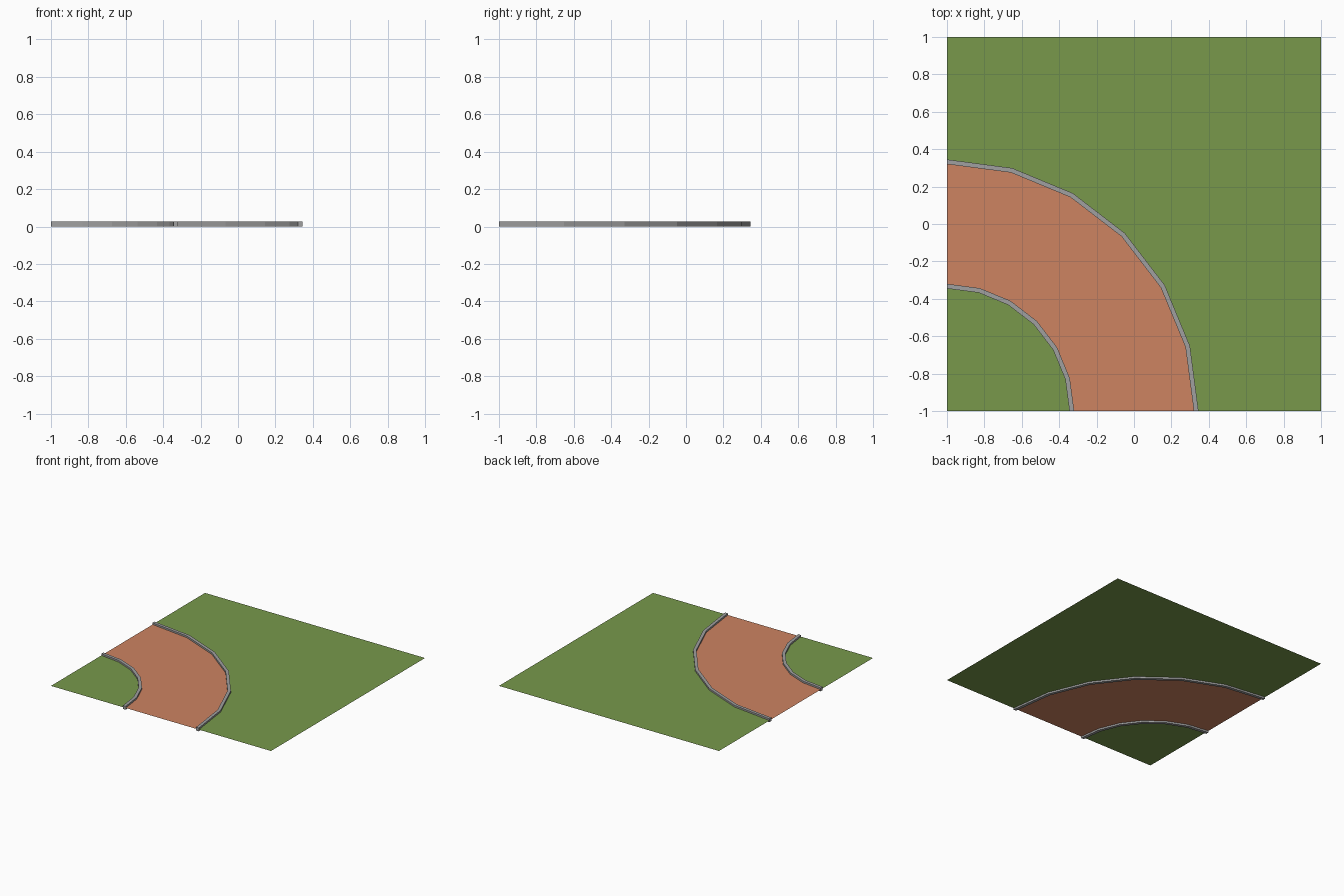
import bpy, bmesh, math

if "Cube" in bpy.data.objects:
    bpy.data.objects.remove(bpy.data.objects["Cube"])

SEG = 6            # straight pieces per quarter bend
H = 0.028          # kerb height; ground sheet sits at half of it
MID = H / 2
IN0, IN1 = 0.655, 0.68      # inner kerb radii about the corner (-1, -1)
OUT0, OUT1 = 1.32, 1.345    # outer kerb radii


def material(name, rgb):
    lin = [((c / 255 + 0.055) / 1.055) ** 2.4 for c in rgb]
    m = bpy.data.materials.new(name)
    m.diffuse_color = (*lin, 1)
    m.use_nodes = True
    m.node_tree.nodes["Principled BSDF"].inputs["Base Color"].default_value = m.diffuse_color
    return m


grass = material("grass green", (120, 153, 75))
clay = material("clay orange", (205, 131, 97))
stone = material("stone grey", (160, 160, 160))


def arc(r, z):
    return [(-1 + r * math.cos(a), -1 + r * math.sin(a), z)
            for a in (math.pi / 2 * i / SEG for i in range(SEG + 1))]


def make(name, bm, mat, solid=False):
    if solid:
        bmesh.ops.recalc_face_normals(bm, faces=bm.faces)
    me = bpy.data.meshes.new(name)
    bm.to_mesh(me)
    bm.free()
    me.materials.append(mat)
    ob = bpy.data.objects.new(name, me)
    bpy.context.collection.objects.link(ob)


def sheet(name, points, mat):
    bm = bmesh.new()
    f = bm.faces.new([bm.verts.new(p) for p in points])
    bmesh.ops.triangulate(bm, faces=[f])
    make(name, bm, mat)


def kerb(name, r0, r1):
    # rectangular section swept along the bend, capped at the tile edges
    bm = bmesh.new()
    rails = [[bm.verts.new(p) for p in arc(r, z)]
             for r, z in ((r0, 0), (r1, 0), (r1, H), (r0, H))]
    for k in range(4):
        a, b = rails[k], rails[(k + 1) % 4]
        for i in range(SEG):
            bm.faces.new((a[i], a[i + 1], b[i + 1], b[i]))
    for i in (0, SEG):
        bm.faces.new([rail[i] for rail in rails])
    make(name, bm, stone, True)


# ground sheets meet under the middle of each kerb
inner = arc((IN0 + IN1) / 2, MID)
outer = arc((OUT0 + OUT1) / 2, MID)
sheet("inner_lawn", [(-1, -1, MID)] + inner, grass)
sheet("path_bend", outer + inner[::-1], clay)
sheet("outer_lawn", [(1, -1, MID), (1, 1, MID), (-1, 1, MID)] + outer[::-1], grass)

# kerbs
kerb("inner_kerb", IN0, IN1)
kerb("outer_kerb", OUT0, OUT1)
